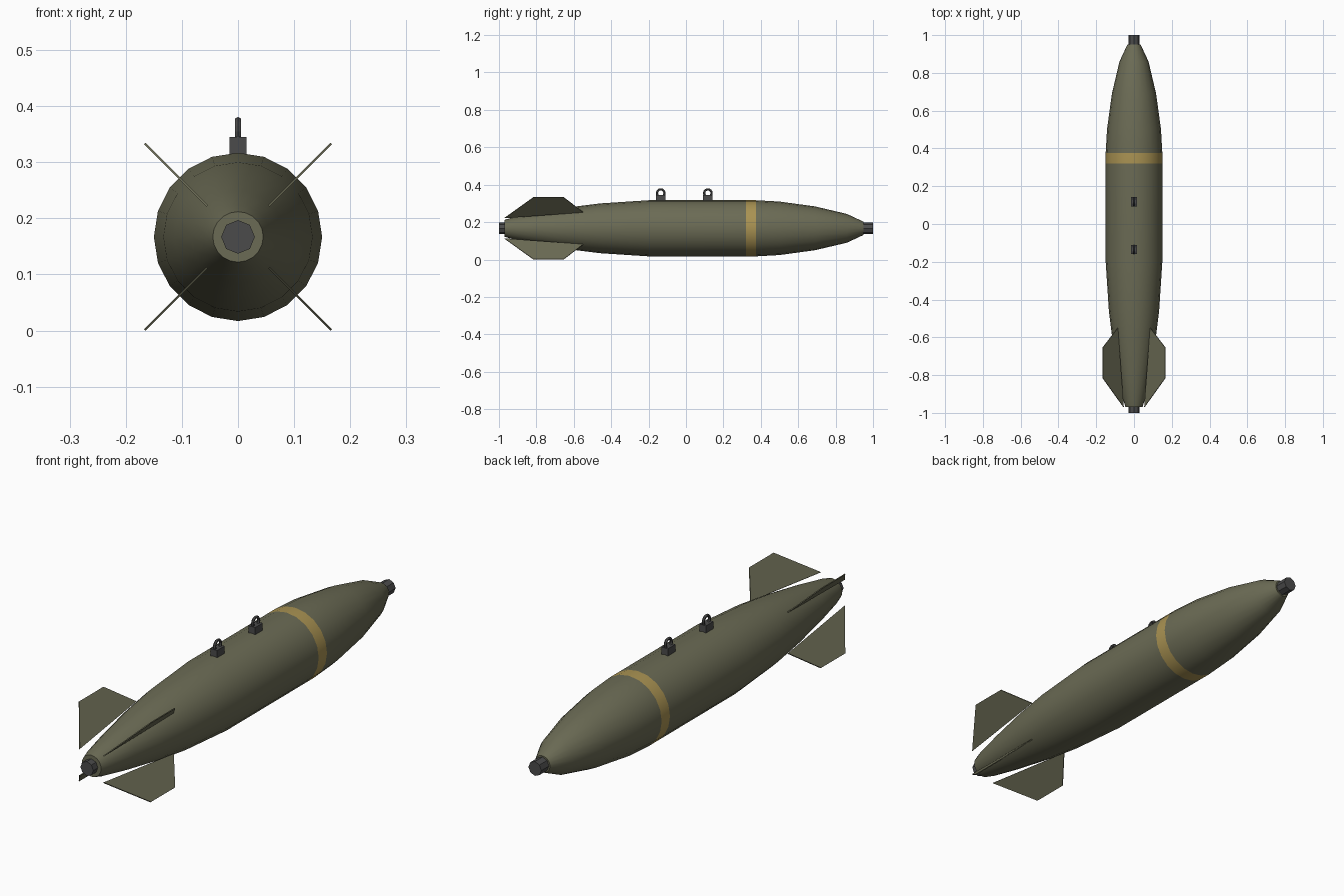
import bpy, bmesh, math
from mathutils import Matrix, Vector

cube = bpy.data.objects.get("Cube")
if cube:
    bpy.data.objects.remove(cube, do_unlink=True)

AXIS_Z = 0.167


def material(name, rgb):
    mat = bpy.data.materials.new(name)
    mat.use_nodes = True
    mat.diffuse_color = (*rgb, 1)
    mat.node_tree.nodes["Principled BSDF"].inputs["Base Color"].default_value = (*rgb, 1)
    return mat


olive = material("olive green", (0.147, 0.147, 0.09))
yellow = material("band yellow", (0.40, 0.29, 0.085))
steel = material("dark steel", (0.07, 0.07, 0.07))


def make(name, bm, *mats, smooth=None):
    bmesh.ops.recalc_face_normals(bm, faces=bm.faces)
    mesh = bpy.data.meshes.new(name)
    bm.to_mesh(mesh)
    bm.free()
    for m in mats:
        mesh.materials.append(m)
    obj = bpy.data.objects.new(name, mesh)
    bpy.context.collection.objects.link(obj)
    if smooth:
        bpy.ops.object.select_all(action="DESELECT")
        obj.select_set(True)
        bpy.context.view_layer.objects.active = obj
        bpy.ops.object.shade_smooth_by_angle(angle=math.radians(smooth))
    return obj


def lathe(profile, sides):
    """Closed solid turned around the long axis from (y, radius) pairs."""
    bm = bmesh.new()
    rings = []
    for y, r in profile:
        angles = [math.tau * i / sides for i in range(sides)]
        rings.append([bm.verts.new((r * math.sin(a), y, AXIS_Z + r * math.cos(a))) for a in angles])
    for a, b in zip(rings, rings[1:]):
        for i in range(sides):
            j = (i + 1) % sides
            bm.faces.new((a[i], a[j], b[j], b[i]))
    bm.faces.new(rings[0])
    bm.faces.new(rings[-1])
    return bm


# Body casing with a painted band
BAND = (0.32, 0.375)
profile = [(-0.97, 0.045), (-0.93, 0.057), (-0.80, 0.083), (-0.62, 0.113), (-0.46, 0.133),
           (-0.20, 0.15), (BAND[0], 0.15), (BAND[1], 0.15), (0.50, 0.143), (0.69, 0.117),
           (0.86, 0.077), (0.95, 0.035)]
bm = lathe(profile, 20)
for f in bm.faces:
    if BAND[0] < f.calc_center_median().y < BAND[1]:
        f.material_index = 1
make("body", bm, olive, yellow, smooth=35)

# Octagonal fuzes at both ends
make("tail_fuze", lathe([(-1.0, 0.03), (-0.95, 0.03)], 8), steel)
make("nose_fuze", lathe([(0.93, 0.03), (1.0, 0.03)], 8), steel)

# Four diagonal tail fins, outline as (distance from axis, y)
outline = [(0.122, -0.55), (0.235, -0.655), (0.235, -0.815), (0.078, -0.97)]
for name, angle in (("upper_left_fin", 45), ("upper_right_fin", 135),
                    ("lower_right_fin", 225), ("lower_left_fin", 315)):
    bm = bmesh.new()
    face = bm.faces.new([bm.verts.new((r, y, -0.002)) for r, y in outline])
    ext = bmesh.ops.extrude_face_region(bm, geom=[face])["geom"]
    bmesh.ops.translate(bm, vec=(0, 0, 0.004),
                        verts=[v for v in ext if isinstance(v, bmesh.types.BMVert)])
    turn = Matrix.Rotation(-math.radians(angle), 4, "Y")
    bm.transform(Matrix.Translation((0, 0, AXIS_Z)) @ turn)
    make(name, bm, olive)

# Suspension lugs: a block carrying a ring that stands along the body
for name, y in (("rear", -0.135), ("forward", 0.117)):
    bm = bmesh.new()
    bmesh.ops.create_cube(bm, size=1, matrix=Matrix.Translation((0, y, 0.325))
                          @ Matrix.Diagonal((0.03, 0.05, 0.04, 1)))
    make(name + "_lug_block", bm, steel)
    bpy.ops.mesh.primitive_torus_add(major_segments=16, minor_segments=6, major_radius=0.02,
                                     minor_radius=0.006, location=(0, y, 0.355),
                                     rotation=(0, math.pi / 2, 0))
    ring = bpy.context.object
    ring.name = name + "_lug_ring"
    ring.data.materials.append(steel)
